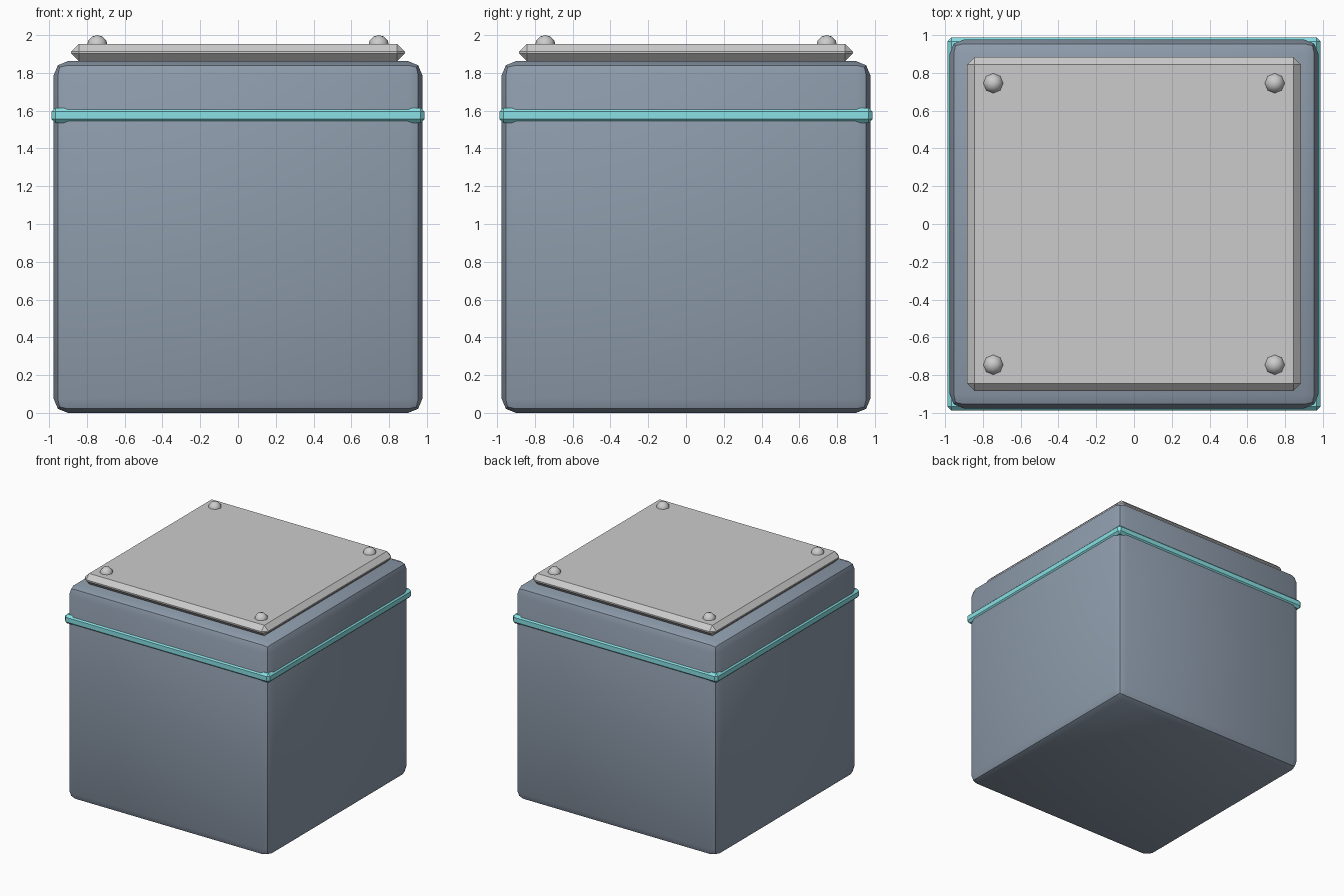
import bpy

if "Cube" in bpy.data.objects:
    bpy.data.objects.remove(bpy.data.objects["Cube"])


def colour(name, rgb):
    m = bpy.data.materials.new(name)
    m.diffuse_color = (*rgb, 1)
    m.use_nodes = True
    m.node_tree.nodes["Principled BSDF"].inputs["Base Color"].default_value = m.diffuse_color
    return m


def bevelled_box(name, width, z0, z1, bevel, segments, mat=None):
    bpy.ops.mesh.primitive_cube_add(size=1, location=(0, 0, (z0 + z1) / 2))
    ob = bpy.context.object
    ob.name = name
    ob.scale = (width, width, z1 - z0)
    bpy.ops.object.transform_apply(location=False, rotation=False, scale=True)
    mod = ob.modifiers.new("bevel", 'BEVEL')
    mod.width = bevel
    mod.segments = segments
    mod.limit_method = 'NONE'
    bpy.ops.object.modifier_apply(modifier=mod.name)
    if segments > 1:
        bpy.ops.object.shade_smooth_by_angle(angle=0.55)
    if mat:
        ob.data.materials.append(mat)
    return ob


slate = colour("slate", (0.27, 0.33, 0.41))
teal = colour("teal", (0.25, 0.75, 0.78))

# Main block with rounded edges
bevelled_box("body", 1.952, 0.0, 1.862, 0.075, 2, slate)

# Band around the upper part, standing slightly proud of the body
bevelled_box("band", 1.974, 1.535, 1.615, 0.02, 1, teal)

# Chamfered plate on top
bevelled_box("top_plate", 1.766, 1.862, 1.954, 0.04, 1)

# Rivets at the plate corners
for i, (sx, sy) in enumerate([(1, 1), (-1, 1), (-1, -1), (1, -1)]):
    bpy.ops.mesh.primitive_uv_sphere_add(segments=8, ring_count=6, radius=0.055,
                                         location=(sx * 0.745, sy * 0.745, 1.945))
    bpy.context.object.name = f"rivet_{i + 1}"
    bpy.ops.object.shade_smooth()
